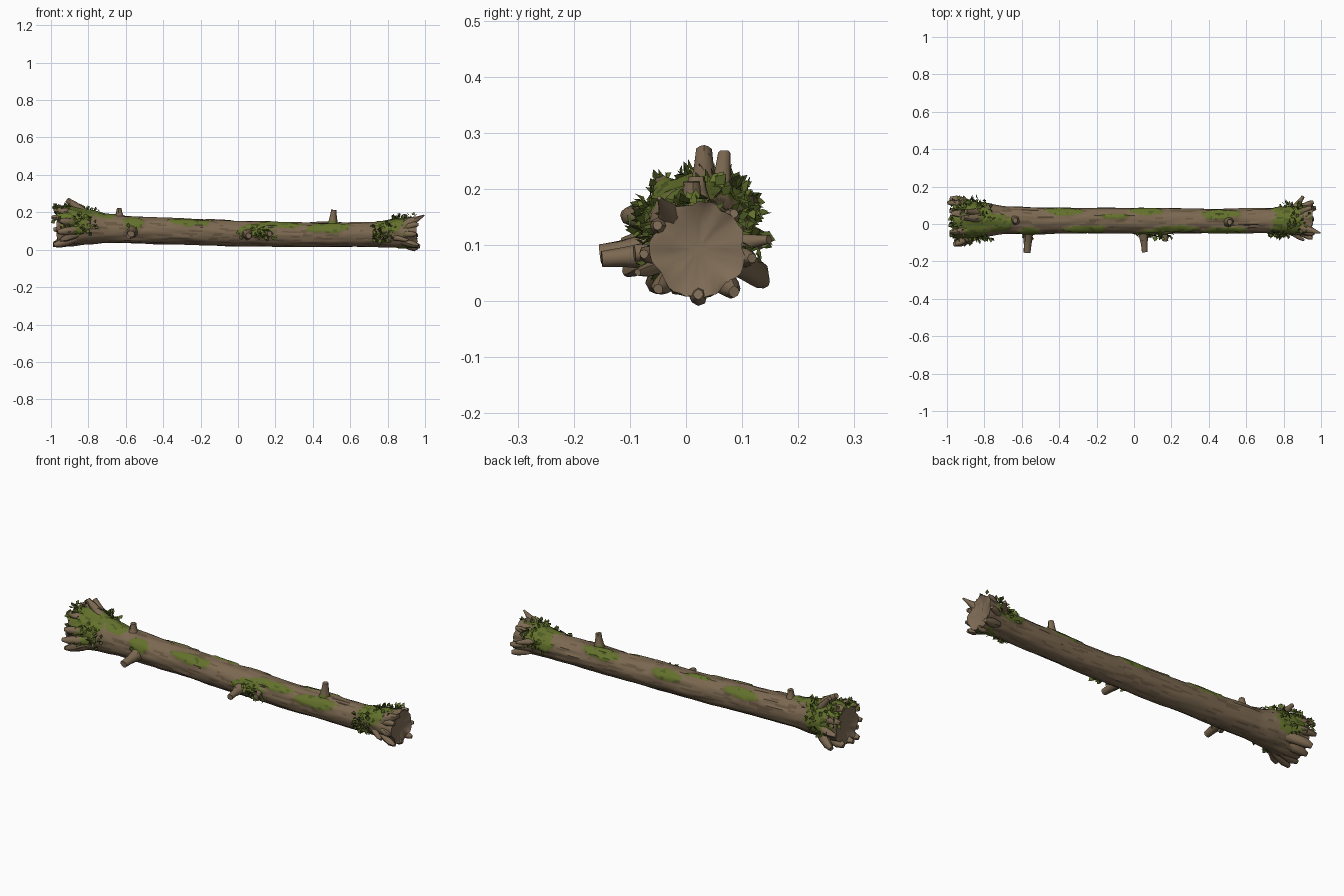
import bpy, bmesh, math, random
from mathutils import Vector, noise

random.seed(4)
cube = bpy.data.objects.get("Cube")
if cube:
    bpy.data.objects.remove(cube, do_unlink=True)


def material(name, rgb):
    m = bpy.data.materials.new(name)
    m.use_nodes = True
    m.diffuse_color = (*rgb, 1)
    m.node_tree.nodes["Principled BSDF"].inputs["Base Color"].default_value = (*rgb, 1)
    return m


BARK, GROOVE, WOOD, MOSS, DARK_MOSS = range(5)
MATS = [material("bark", (.2, .14, .082)), material("bark groove", (.14, .095, .055)),
        material("cut wood", (.215, .152, .095)), material("moss", (.125, .165, .025)),
        material("dark moss", (.075, .105, .018))]


def finish(name, bm, angle=40):
    bmesh.ops.recalc_face_normals(bm, faces=bm.faces)
    me = bpy.data.meshes.new(name)
    bm.to_mesh(me)
    bm.free()
    for m in MATS:
        me.materials.append(m)
    ob = bpy.data.objects.new(name, me)
    bpy.context.collection.objects.link(ob)
    bpy.ops.object.select_all(action='DESELECT')
    ob.select_set(True)
    bpy.context.view_layer.objects.active = ob
    if angle:
        bpy.ops.object.shade_smooth_by_angle(angle=math.radians(angle))
    return ob


# Trunk axis: x, centre y, centre z, radius
AXIS = [(-.97, .02, .118, .094), (-.9, .02, .122, .1), (-.8, .02, .118, .088), (-.68, .02, .11, .074),
        (-.4, .018, .1, .07), (0, .018, .088, .068), (.4, .016, .08, .065),
        (.75, .018, .081, .066), (.87, .02, .088, .074), (.955, .022, .093, .083)]


def axis(x):
    x = min(max(x, AXIS[0][0]), AXIS[-1][0])
    for a, b in zip(AXIS, AXIS[1:]):
        if x <= b[0]:
            t = (x - a[0]) / (b[0] - a[0])
            t = t * t * (3 - 2 * t)
            return [p + (q - p) * t for p, q in zip(a[1:], b[1:])]


# Moss patches: x, angle from top towards the front, half length, half angle
PATCHES = [(-.87, 5, .13, 105), (-.86, -70, .1, 60), (-.72, 10, .08, 40), (-.56, 60, .06, 38),
           (-.25, 42, .13, 24), (.1, 75, .1, 34), (.22, 40, .15, 24), (.48, 55, .15, 28),
           (.47, -35, .12, 32), (.07, -50, .1, 26), (-.38, -45, .12, 26), (-.1, -20, .08, 14),
           (.82, 25, .1, 65), (.82, -60, .09, 50), (.9, 172, .07, 30)]


def moss_amount(x, ang):
    best = 0
    for px, pa, hx, ha in PATCHES:
        d = (math.degrees(ang) - pa + 180) % 360 - 180
        best = max(best, 1 - math.hypot((x - px) / hx, d / ha))
    wob = noise.noise((x * 22, math.cos(ang) * 3, math.sin(ang) * 3))
    return best + .3 * wob if best > 0 else 0


def surface(x, ang, lift=0):
    cy, cz, r = axis(x)
    c, s = math.cos(ang), math.sin(ang)
    ridge = noise.noise((x * 5, c * 4.5, s * 4.5))
    fine = noise.noise((x * 11 + 7, c * 9, s * 9))
    flare = max(0, abs(x) - .8) * 5
    lobes = flare * math.sin(ang * 7 + x * 3) * .05
    r *= 1 + .06 * ridge + .035 * fine + lobes
    r += .006 * min(1, max(0, moss_amount(x, ang) * 5)) + lift
    return Vector((x, cy - s * r, cz + c * r)), fine + .5 * ridge


# Trunk with bark ridges, mossy faces and sawn ends
def build_trunk():
    bm = bmesh.new()
    n, m = 48, 190
    rings = []
    for i in range(m + 1):
        x = -.97 + 1.925 * i / m
        ring = []
        for j in range(n):
            a = math.tau * j / n
            p, _ = surface(x, a)
            if i in (0, m):
                p.x += (1 if i else -1) * .012 * noise.noise((math.cos(a) * 4, math.sin(a) * 4, i))
            ring.append(bm.verts.new(p))
        rings.append(ring)
    for i in range(m):
        for j in range(n):
            k = (j + 1) % n
            f = bm.faces.new((rings[i][j], rings[i][k], rings[i + 1][k], rings[i + 1][j]))
            x, a = -.97 + 1.925 * (i + .5) / m, math.tau * (j + .5) / n
            amount = moss_amount(x, a)
            if amount > .12:
                f.material_index = DARK_MOSS if noise.noise((x * 30, a * 4, 3)) > .32 else MOSS
            else:
                f.material_index = GROOVE if surface(x, a)[1] < -.33 else BARK
    for ring, x, sign in ((rings[0], -.97, 1), (rings[-1], .955, -1)):
        cy, cz, _ = axis(x)
        prev = ring
        for scale, depth in ((.86, .004), (.55, .012), (.2, .014)):
            inner = []
            for v in ring:
                dx = sign * depth + .004 * noise.noise(v.co * 25)
                inner.append(bm.verts.new((x + dx, cy + (v.co.y - cy) * scale, cz + (v.co.z - cz) * scale)))
            for j in range(n):
                k = (j + 1) % n
                bm.faces.new((prev[j], prev[k], inner[k], inner[j])).material_index = WOOD
            prev = inner
        bm.faces.new(prev).material_index = WOOD
    finish("trunk", bm, 45)


# Tapered tube with a cut tip, used for branches, roots and splinters
def limb(name, points, radii, mossy=0, sides=10):
    bm = bmesh.new()
    pts = [Vector(p) for p in points]
    rings = []
    for i, (p, r) in enumerate(zip(pts, radii)):
        d = (pts[min(i + 1, len(pts) - 1)] - pts[max(i - 1, 0)]).normalized()
        u = d.orthogonal().normalized()
        w = d.cross(u)
        ring = []
        for j in range(sides):
            a = math.tau * j / sides
            q = u * math.cos(a) + w * math.sin(a)
            ring.append(bm.verts.new(p + q * r * (1 + .22 * noise.noise(q * 2 + p * 18))))
        rings.append(ring)
    for i in range(len(rings) - 1):
        for j in range(sides):
            k = (j + 1) % sides
            f = bm.faces.new((rings[i][j], rings[i][k], rings[i + 1][k], rings[i + 1][j]))
            if i < mossy:
                f.material_index = MOSS
    bm.faces.new(rings[-1]).material_index = WOOD
    finish(name, bm, 50)


def branch(name, base, tip, r0, r1, mossy=0):
    a, b = Vector(base), Vector(tip)
    ts = (0, .3, .65, 1)
    rs = (r0 * 1.35, r0 * .95, (r0 + r1) * .45, r1)
    limb(name, [a.lerp(b, t) for t in ts], rs, mossy)


# Roots or splinters: start on the trunk surface and reach out to a given x
def roots(name, specs):
    for i, (deg, x0, x1, out, r) in enumerate(specs):
        a = math.radians(deg)
        base, _ = surface(x0, a, -.025)
        mid, _ = surface((x0 + x1) / 2, a, out * .35)
        tip, _ = surface(x1, a, out)
        tip.x = x1
        tip.z = max(tip.z, r * .5 + .004)
        limb(f"{name}_{i + 1}", [base, base.lerp(mid, .6), mid.lerp(tip, .45), tip],
             (r * 1.4, r * 1.2, r, r * .55), 1 if abs(deg) < 110 else 0, 8)


# Ragged tufts of small pointed moss leaves
def tuft(bm, x, deg, spread, count):
    for _ in range(count):
        a = math.radians(deg) + random.uniform(-1, 1) * spread * 9
        px = max(-.975, min(.94, x + random.uniform(-1, 1) * spread))
        base, _ = surface(px, a, random.uniform(-.004, .014))
        out = Vector((0, -math.sin(a), math.cos(a)))
        rnd = Vector([random.uniform(-1, 1) for _ in range(3)])
        d = (out * .7 + rnd).normalized()
        side = d.cross(out + rnd.yzx * .6).normalized()
        size = random.uniform(.018, .034)
        bend = d.cross(side) * size * .15
        corners = (base, base + d * size * .5 + side * size * .36 + bend, base + d * size,
                   base + d * size * .5 - side * size * .36 + bend)
        f = bm.faces.new([bm.verts.new(c) for c in corners])
        f.material_index = random.choice((MOSS, DARK_MOSS))


build_trunk()

# Broken branch stubs
branch("top_stub_right", (-.635, .02, .165), (-.635, .02, .222), .024, .014)
branch("top_stub_left", (.505, .012, .13), (.512, .01, .213), .024, .014, 1)
branch("front_branch_right", (-.565, -.03, .1), (-.572, -.153, .085), .027, .018)
branch("front_branch_left", (.05, -.03, .085), (.057, -.15, .075), .025, .015)
branch("front_knot", (-.57, -.03, .085), (-.585, -.075, .072), .02, .014)
branch("front_knot_left", (.16, -.03, .09), (.17, -.092, .085), .02, .014)
branch("tall_stub_front", (-.8, .03, .18), (-.915, .032, .268), .026, .014, 1)
branch("tall_stub_back", (-.82, .06, .17), (-.9, .068, .262), .022, .011, 1)
branch("end_splinter", (.9, -.02, .135), (.996, -.048, .184), .024, .004)
branch("back_splinter", (.85, .07, .1), (.905, .148, .11), .02, .008)

# Root flare at both ends
roots("root_right", [(75, -.87, -.955, .035, .018), (100, -.84, -.965, .04, .02),
                     (118, -.86, -.95, .05, .019), (140, -.87, -.985, .025, .02), (165, -.88, -.99, .005, .02),
                     (-150, -.88, -.985, .01, .022), (-125, -.86, -.96, .05, .022), (-95, -.87, -.985, .03, .018),
                     (-60, -.88, -.996, .012, .017), (35, -.88, -.985, .012, .017), (-20, -.89, -.975, .01, .018)])
roots("root_left", [(135, .87, .965, .018, .017), (95, .88, .955, .01, .015), (-140, .87, .972, .02, .018),
                    (-100, .88, .96, .015, .016), (60, .89, .965, .004, .015), (-45, .89, .95, .006, .014),
                    (110, .82, .91, .035, .012), (180, .9, .96, 0, .016)])

# Moss leaves
bm = bmesh.new()
for x, deg, spread, count in ((-.95, 20, .05, 34), (-.93, -40, .06, 44), (-.86, -75, .07, 40),
                              (-.82, 80, .06, 44), (-.91, 85, .04, 26), (-.8, -20, .05, 20),
                              (.88, 5, .06, 40), (.78, 85, .06, 48), (.76, 105, .04, 26),
                              (.85, -65, .06, 44), (.12, 88, .045, 30), (.17, 92, .03, 16),
                              (-.57, 95, .025, 12), (.03, 100, .025, 10)):
    tuft(bm, x, deg, spread, count)
finish("moss_leaves", bm, 0)
